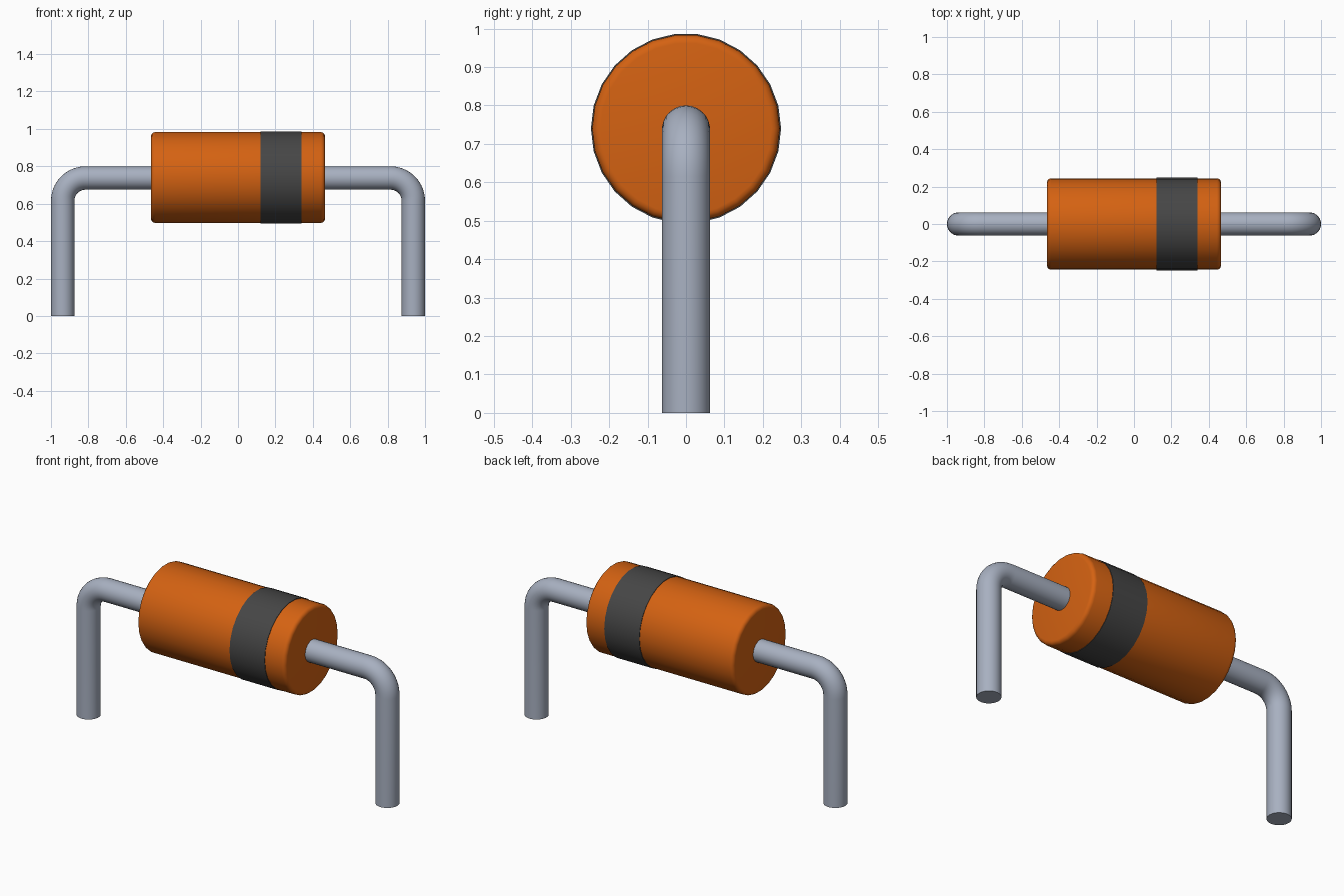
import bpy, bmesh, math
from mathutils import Vector

cube = bpy.data.objects.get("Cube")
if cube:
    bpy.data.objects.remove(cube, do_unlink=True)

AXIS_Z = 0.74      # height of the body axis
WIRE_R = 0.0625    # wire radius
BEND_R = 0.122     # centreline radius of the wire bend


def material(name, rgb, rough=0.5):
    m = bpy.data.materials.new(name)
    m.use_nodes = True
    m.diffuse_color = (*rgb, 1)
    bsdf = m.node_tree.nodes["Principled BSDF"]
    bsdf.inputs["Base Color"].default_value = (*rgb, 1)
    bsdf.inputs["Roughness"].default_value = rough
    return m


def build(name, rings, mat, closed=False):
    """Skin a list of point rings; cap the ends, or join last ring to first."""
    bm = bmesh.new()
    loops = [[bm.verts.new(p) for p in ring] for ring in rings]
    n = len(loops[0])
    pairs = list(zip(loops, loops[1:]))
    if closed:
        pairs.append((loops[-1], loops[0]))
    for a, b in pairs:
        for i in range(n):
            j = (i + 1) % n
            bm.faces.new((a[i], a[j], b[j], b[i]))
    if not closed:
        bm.faces.new(loops[0])
        bm.faces.new(loops[-1])
    bmesh.ops.recalc_face_normals(bm, faces=bm.faces[:])
    mesh = bpy.data.meshes.new(name)
    bm.to_mesh(mesh)
    bm.free()
    mesh.materials.append(mat)
    ob = bpy.data.objects.new(name, mesh)
    bpy.context.collection.objects.link(ob)
    bpy.ops.object.select_all(action='DESELECT')
    ob.select_set(True)
    bpy.context.view_layer.objects.active = ob
    bpy.ops.object.shade_smooth_by_angle(angle=math.radians(35))
    return ob


def circle(centre, radius, u, v, n):
    return [centre + radius * (math.cos(t) * u + math.sin(t) * v)
            for t in (2 * math.pi * i / n for i in range(n))]


Y, Z = Vector((0, 1, 0)), Vector((0, 0, 1))


def lathe(name, profile, mat, closed=False):
    """Revolve (x, radius) points about the body axis."""
    return build(name, [circle(Vector((x, 0, AXIS_Z)), r, Y, Z, 26)
                        for x, r in profile], mat, closed)


orange = material("orange coating", (0.66, 0.122, 0.006))
dark = material("dark grey band", (0.061, 0.061, 0.061))
metal = material("grey metal wire", (0.39, 0.435, 0.53))

# Body: cylinder with rounded rims
HALF, RAD, FIL = 0.465, 0.2445, 0.022
rim = [(HALF - FIL + FIL * math.cos(a), RAD - FIL + FIL * math.sin(a))
       for a in (math.pi / 2 * k / 4 for k in range(5))]
lathe("body", [(-x, r) for x, r in rim] + rim[::-1], orange)

# Polarity band: thin ring around the body
lathe("polarity_band", [(0.12, 0.242), (0.12, 0.2475),
                        (0.34, 0.2475), (0.34, 0.242)], dark, closed=True)

# Bent wire leads, one on each side
wire_z = 0.7375
foot_x = 1 - WIRE_R
bend_x, bend_z = foot_x - BEND_R, wire_z - BEND_R
for side, name in ((1, "left_lead"), (-1, "right_lead")):
    # path stations: x, z and the angle of the cross-section
    path = [(0.42, wire_z, math.pi / 2)]
    for k in range(11):
        a = math.pi / 2 * (1 - k / 10)
        path.append((bend_x + BEND_R * math.cos(a),
                     bend_z + BEND_R * math.sin(a), a))
    path.append((foot_x, 0, 0))
    build(name, [circle(Vector((side * x, 0, z)), WIRE_R,
                        Vector((side * math.cos(a), 0, math.sin(a))), Y, 26)
                 for x, z, a in path], metal)
